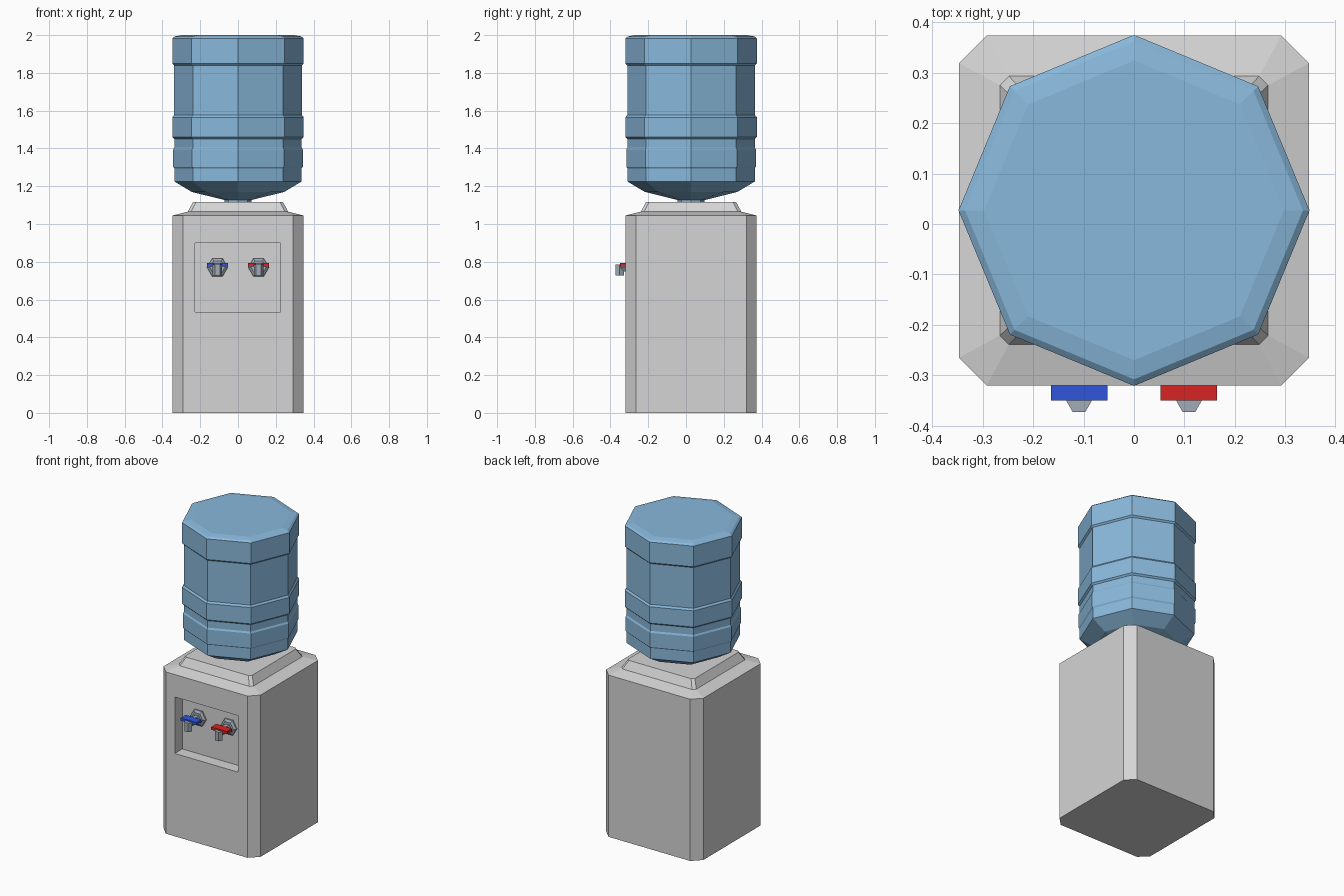
import bpy, bmesh, math
from mathutils import Matrix, Vector

if "Cube" in bpy.data.objects:
    bpy.data.objects.remove(bpy.data.objects["Cube"])

CY = 0.027  # centre of cabinet and bottle in y


def material(name, rgb):
    m = bpy.data.materials.new(name)
    m.diffuse_color = (*rgb, 1)
    m.use_nodes = True
    m.node_tree.nodes["Principled BSDF"].inputs["Base Color"].default_value = m.diffuse_color
    return m


GREY = material("cabinet grey", (0.66, 0.66, 0.66))
WATER = material("bottle blue", (0.25, 0.48, 0.71))
METAL = material("tap metal", (0.36, 0.41, 0.47))
BLUE = material("cold blue", (0.03, 0.093, 0.70))
RED = material("hot red", (0.68, 0.017, 0.017))


def loft(name, rings, mat):
    """Skin a stack of equal-length rings and cap both ends."""
    bm = bmesh.new()
    loops = [[bm.verts.new(p) for p in r] for r in rings]
    n = len(loops[0])
    for a, b in zip(loops, loops[1:]):
        for i in range(n):
            j = (i + 1) % n
            bm.faces.new((a[i], a[j], b[j], b[i]))
    bm.faces.new(loops[0][::-1])
    bm.faces.new(loops[-1])
    bmesh.ops.recalc_face_normals(bm, faces=bm.faces)
    me = bpy.data.meshes.new(name)
    bm.to_mesh(me)
    bm.free()
    me.materials.append(mat)
    ob = bpy.data.objects.new(name, me)
    bpy.context.collection.objects.link(ob)
    return ob


def cut_square(h, c, z):
    """Square of half size h with corners cut by c."""
    k = h - c
    pts = [(h, -k), (h, k), (k, h), (-k, h), (-h, k), (-h, -k), (-k, -h), (k, -h)]
    return [(x, y + CY, z) for x, y in pts]


def ngon(n, r, z, x=0, y=0):
    return [(x + r * math.cos(i * math.tau / n), y + r * math.sin(i * math.tau / n), z)
            for i in range(n)]


def box(name, x0, x1, y0, y1, z0, z1, mat):
    return loft(name, [[(x0, y0, z), (x1, y0, z), (x1, y1, z), (x0, y1, z)]
                       for z in (z0, z1)], mat)


# Cabinet with sloped shoulder and raised plinth
cabinet = loft("cabinet", [cut_square(0.347, 0.055, 0), cut_square(0.347, 0.055, 1.045),
                           cut_square(0.266, 0.018, 1.065), cut_square(0.238, 0.016, 1.117)], GREY)

# Tap recess cut into the front
cutter = box("recess_cutter", -0.228, 0.224, -0.5, -0.243, 0.535, 0.90, GREY)
cutter.hide_render = True
mod = cabinet.modifiers.new("recess", 'BOOLEAN')
mod.operation = 'DIFFERENCE'
mod.solver = 'EXACT'
mod.object = cutter
bpy.context.view_layer.objects.active = cabinet
bpy.ops.object.modifier_apply(modifier=mod.name)
bpy.data.objects.remove(cutter)

# Ribbed eight-sided bottle, neck to base
profile = [(0.072, 1.10), (0.072, 1.127), (0.245, 1.17), (0.337, 1.225), (0.337, 1.295),
           (0.343, 1.303), (0.343, 1.395), (0.337, 1.405), (0.337, 1.45), (0.348, 1.46),
           (0.348, 1.565), (0.338, 1.577), (0.338, 1.84), (0.348, 1.85),
           (0.348, 1.983), (0.335, 1.993), (0.297, 2.0)]
loft("bottle", [ngon(8, r, z, 0, CY) for r, z in profile], WATER)

# Taps: wall flange, arm, spout and coloured lever
for side, x, colour in (("cold", -0.109, BLUE), ("hot", 0.109, RED)):
    turn = Matrix.Translation((x, -0.24, 0.77)) @ Matrix.Rotation(math.pi / 2, 4, 'X')
    for part, prof in (("flange", [(0.055, -0.002), (0.055, 0.012), (0.04, 0.022)]),
                       ("arm", [(0.024, 0.015), (0.024, 0.11)])):
        loft(f"{side}_{part}", [[turn @ Vector(p) for p in ngon(6, r, z)] for r, z in prof], METAL)
    loft(f"{side}_spout", [ngon(6, 0.025, z, x, -0.351) for z in (0.727, 0.785)], METAL)
    box(f"{side}_lever", x - 0.056, x + 0.056, -0.35, -0.298, 0.775, 0.793, colour)
